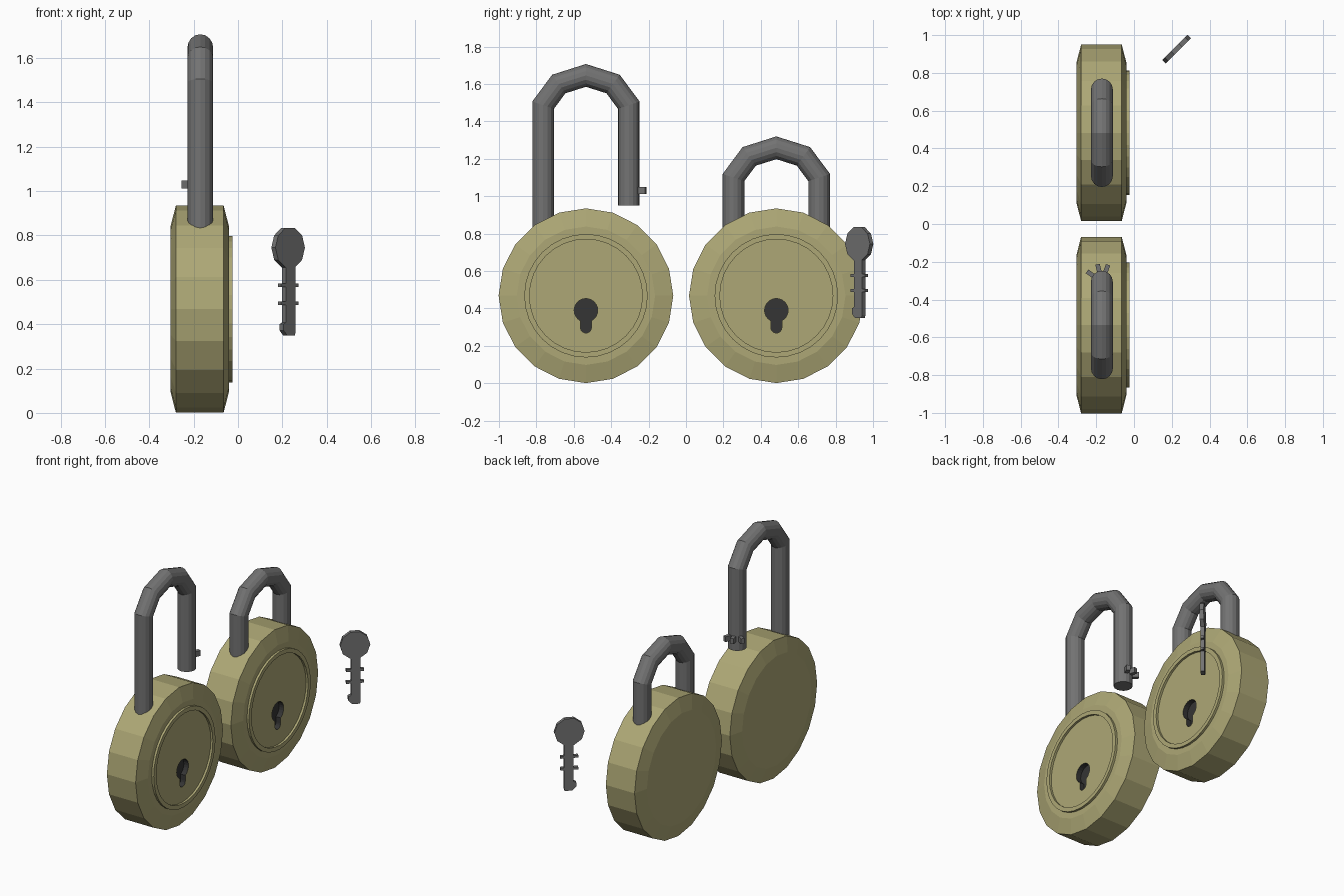
import bpy, bmesh, math
from mathutils import Vector, Matrix

if "Cube" in bpy.data.objects:
    bpy.data.objects.remove(bpy.data.objects["Cube"])

ZC, XC = 0.468, -0.17          # body centre height, shackle depth


def material(name, col):
    m = bpy.data.materials.new(name)
    m.diffuse_color = (*col, 1)
    m.use_nodes = True
    m.node_tree.nodes["Principled BSDF"].inputs["Base Color"].default_value = m.diffuse_color
    return m


BRASS = material("brass", (0.42, 0.39, 0.18))
STEEL = material("steel", (0.17, 0.17, 0.17))
DARK = material("dark", (0.035, 0.035, 0.035))


def finish(bm, name, mat):
    bmesh.ops.recalc_face_normals(bm, faces=bm.faces)
    me = bpy.data.meshes.new(name)
    bm.to_mesh(me)
    bm.free()
    me.materials.append(mat)
    ob = bpy.data.objects.new(name, me)
    bpy.context.collection.objects.link(ob)
    return ob


def bridge(bm, rings, closed=False):
    n = len(rings[0])
    pairs = list(zip(rings, rings[1:])) + ([(rings[-1], rings[0])] if closed else [])
    for a, b in pairs:
        for i in range(n):
            j = (i + 1) % n
            bm.faces.new((a[i], a[j], b[j], b[i]))
    if not closed:
        bm.faces.new(rings[0])
        bm.faces.new(rings[-1])


def lathe_x(name, profile, sides, y, mat, closed=False):
    """Spin (x, radius) points around an axis along x."""
    bm = bmesh.new()
    ang = [2 * math.pi * i / sides for i in range(sides)]
    rings = [[bm.verts.new((x, y + r * math.cos(a), ZC + r * math.sin(a))) for a in ang]
             for x, r in profile]
    bridge(bm, rings, closed)
    return finish(bm, name, mat)


def prism(name, outline, depth, matrix, mat):
    """Extrude a (u, z) outline by depth, centred; u is local x."""
    bm = bmesh.new()
    rings = [[bm.verts.new(matrix @ Vector((u, d, z))) for u, z in outline]
             for d in (-depth / 2, depth / 2)]
    bridge(bm, rings)
    return finish(bm, name, mat)


def arc(cu, cz, r, a0, a1, n):
    return [(cu + r * math.cos(math.radians(a0 + (a1 - a0) * i / n)),
             cz + r * math.sin(math.radians(a0 + (a1 - a0) * i / n))) for i in range(n + 1)]


def tube(name, path, r, sides, mat):
    """Mitred tube along a (y, z) path in the plane x = XC."""
    bm = bmesh.new()
    pts = [Vector(p) for p in path]
    rings = []
    for i, p in enumerate(pts):
        a = (p - pts[i - 1]).normalized() if i else (pts[1] - p).normalized()
        b = (pts[i + 1] - p).normalized() if i < len(pts) - 1 else a
        t = (a + b).normalized()
        n = Vector((-t.y, t.x)) / t.dot(a)
        rings.append([bm.verts.new((XC + r * math.cos(k), p.x + n.x * r * math.sin(k),
                                    p.y + n.y * r * math.sin(k)))
                      for k in (2 * math.pi * j / sides for j in range(sides))])
    bridge(bm, rings)
    return finish(bm, name, mat)


def padlock(label, y, lift):
    # chamfered body and raised face ring
    body = lathe_x(label + "_body", [(-0.305, 0.37), (-0.28, 0.467), (-0.065, 0.467),
                                     (-0.04, 0.37)], 20, y, BRASS)
    lathe_x(label + "_face_ring", [(-0.05, 0.33), (-0.025, 0.33), (-0.025, 0.302),
                                   (-0.05, 0.302)], 32, y, BRASS, closed=True)
    # keyhole recess
    hole = arc(0, 0.39, 0.063, -62, 242, 20) + arc(0, 0.298, 0.0295, 180, 360, 8)
    place = Matrix.Translation((-0.04, y, 0)) @ Matrix.Rotation(math.pi / 2, 4, 'Z')
    cutter = prism(label + "_keyhole_cutter", hole, 0.07, place, DARK)
    cutter.hide_render = True
    mod = body.modifiers.new("keyhole", 'BOOLEAN')
    mod.operation, mod.solver, mod.object = 'DIFFERENCE', 'EXACT', cutter
    mod.material_mode = 'TRANSFER'
    bpy.context.view_layer.objects.active = body
    bpy.ops.object.modifier_apply(modifier=mod.name)
    bpy.data.objects.remove(cutter)
    # shackle
    path = [(-0.229, 0.36), (-0.229, 1.10), (-0.145, 1.213), (0, 1.259),
            (0.145, 1.213), (0.229, 1.10), (0.229, 0.563)]
    tube(label + "_shackle", [(y + u, z + lift) for u, z in path], 0.058, 16, STEEL)
    # latch teeth near the free end
    for i, deg in enumerate((70, 104, 145)):
        m = (Matrix.Translation((XC, y + 0.229, 0.643 + lift))
             @ Matrix.Rotation(math.radians(deg), 4, 'Z'))
        prism(f"{label}_latch_tooth_{i}", [(0.04, -0.018), (0.096, -0.018),
                                           (0.096, 0.018), (0.04, 0.018)], 0.024, m, STEEL)


padlock("open_lock", -0.535, 0.387)
padlock("closed_lock", 0.483, 0.0)

# key: head, shaft with hooked tip, cross teeth
K = Matrix.Translation((0.226, 0.926, 0)) @ Matrix.Rotation(math.radians(45), 4, 'Z')
prism("key_head", arc(0, 0.745, 0.094, 0, 324, 9), 0.026, K, STEEL)
prism("key_shaft", [(0.034, 0.70), (-0.026, 0.70), (-0.026, 0.408), (-0.042, 0.40),
                    (-0.042, 0.372), (-0.018, 0.348), (0.03, 0.348), (0.034, 0.365)],
      0.026, K, STEEL)
for i, z in enumerate((0.575, 0.495)):
    prism(f"key_tooth_{i}", [(-0.055, z - 0.008), (0.056, z - 0.008),
                             (0.056, z + 0.008), (-0.055, z + 0.008)], 0.022, K, STEEL)
